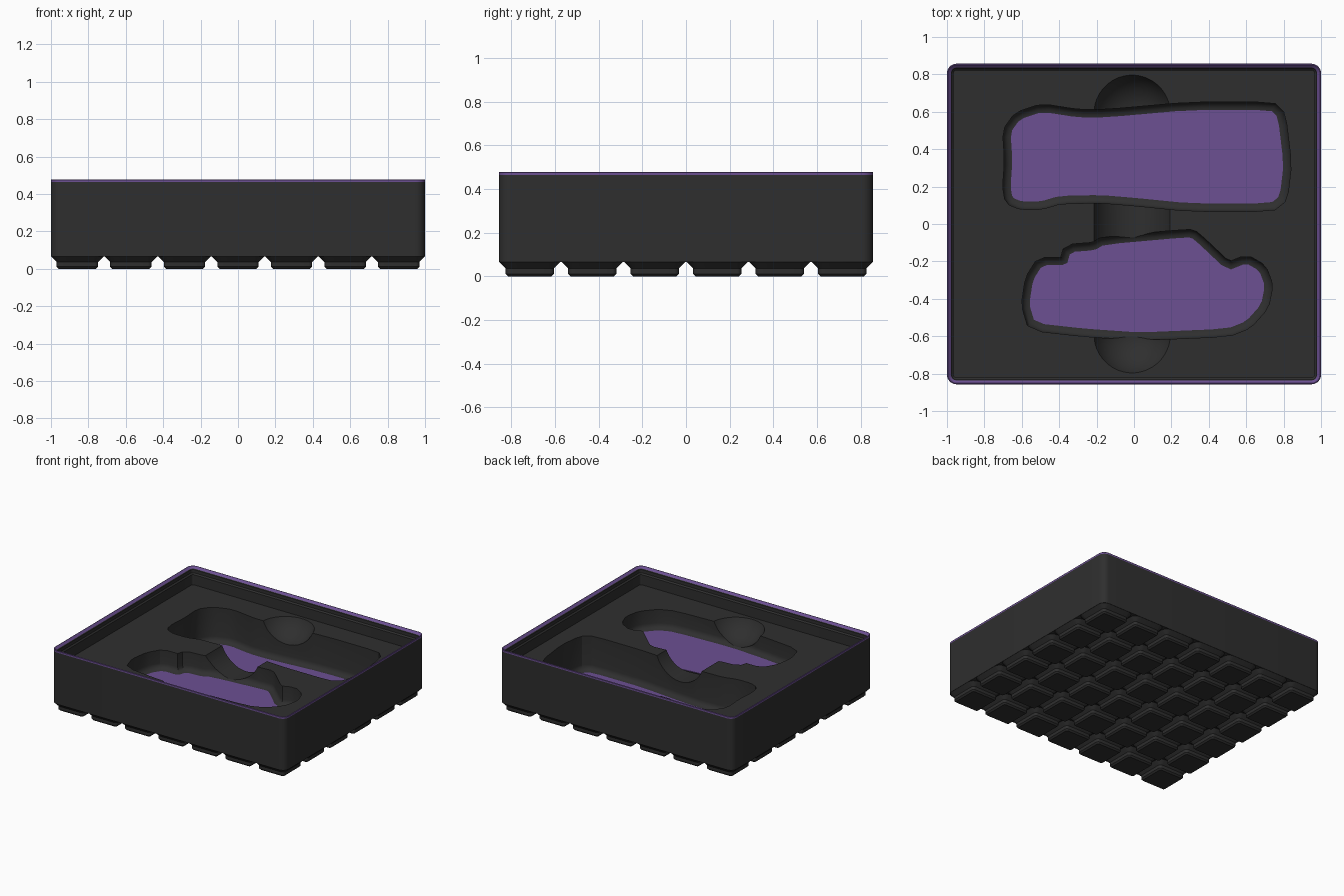
import bpy, bmesh, math
from mathutils import Vector, Matrix

cube = bpy.data.objects.get("Cube")
if cube:
    bpy.data.objects.remove(cube, do_unlink=True)

COLS, ROWS = 7, 6
PITCH = 0.2863
HALF_X, HALF_Y = 1.0, 0.857
CORNER = 0.051
BASE_Z, DECK_Z, TRIM_Z, TOP_Z = 0.065, 0.345, 0.463, 0.478
FILLET = 0.042


def material(name, rgb):
    mat = bpy.data.materials.new(name)
    mat.use_nodes = True
    color = (*rgb, 1)
    mat.diffuse_color = color
    mat.node_tree.nodes["Principled BSDF"].inputs["Base Color"].default_value = color
    return mat


black = material("charcoal", (0.028, 0.028, 0.028))
purple = material("purple", (0.15, 0.08, 0.29))


def add_object(name, bm, mat):
    bmesh.ops.recalc_face_normals(bm, faces=bm.faces[:])
    mesh = bpy.data.meshes.new(name)
    bm.to_mesh(mesh)
    bm.free()
    mesh.materials.append(mat)
    obj = bpy.data.objects.new(name, mesh)
    bpy.context.collection.objects.link(obj)
    return obj


def loft(name, rings, mat, closed=False):
    """Skin a stack of rings, capped at the ends or joined into a loop."""
    bm = bmesh.new()
    loops = [[bm.verts.new((x, y, z)) for x, y in ring] for ring, z in rings]
    pairs = list(zip(loops, loops[1:]))
    if closed:
        pairs.append((loops[-1], loops[0]))
    else:
        bm.faces.new(loops[0])
        bm.faces.new(loops[-1])
    n = len(loops[0])
    for a, b in pairs:
        for i in range(n):
            j = (i + 1) % n
            bm.faces.new((a[i], a[j], b[j], b[i]))
    return add_object(name, bm, mat)


def rounded_rect(hx, hy, radius, inset=0.0, steps=6):
    hx, hy, radius = hx - inset, hy - inset, max(radius - inset, 0.008)
    ring = []
    for quarter, (sx, sy) in enumerate([(1, 1), (-1, 1), (-1, -1), (1, -1)]):
        for k in range(steps + 1):
            a = (quarter + k / steps) * math.pi / 2
            ring.append((sx * (hx - radius) + radius * math.cos(a),
                         sy * (hy - radius) + radius * math.sin(a)))
    return ring


def offset(points, dist):
    """Push a counter-clockwise outline outward."""
    result = []
    for i, p in enumerate(points):
        p = Vector(p)
        before = (p - Vector(points[i - 1])).normalized()
        after = (Vector(points[(i + 1) % len(points)]) - p).normalized()
        n1 = Vector((before.y, -before.x))
        n2 = Vector((after.y, -after.x))
        miter = (n1 + n2) / max(1 + n1.dot(n2), 0.6)
        result.append(tuple(p + miter * dist))
    return result


def soften(points):
    """Cut every corner slightly."""
    result = []
    for i, p in enumerate(points):
        a, p, b = Vector(points[i - 1]), Vector(p), Vector(points[(i + 1) % len(points)])
        result += [tuple(p.lerp(a, 0.18)), tuple(p.lerp(b, 0.18))]
    return result


def smooth(obj):
    bpy.ops.object.select_all(action="DESELECT")
    obj.select_set(True)
    bpy.context.view_layer.objects.active = obj
    bpy.ops.object.shade_smooth_by_angle(angle=math.radians(30))


def carve(obj, cutter):
    cutter.hide_render = True
    mod = obj.modifiers.new("carve", "BOOLEAN")
    mod.operation = "DIFFERENCE"
    mod.solver = "EXACT"
    mod.object = cutter
    bpy.context.view_layer.objects.active = obj
    bpy.ops.object.modifier_apply(modifier=mod.name)
    bpy.data.objects.remove(cutter, do_unlink=True)


def box_ring(inset, z):
    return rounded_rect(HALF_X, HALF_Y, CORNER, inset), z


# Tray body with stepped stacking lip and inner deck
body = loft("tray_body", [
    box_ring(0, BASE_Z), box_ring(0, TRIM_Z), box_ring(0.021, TRIM_Z),
    box_ring(0.026, 0.458), box_ring(0.026, 0.433),
    box_ring(0.0355, 0.423), box_ring(0.0355, DECK_Z)], black)

# Purple trim along the top of the lip
trim = loft("rim_trim", [
    box_ring(0, TRIM_Z), box_ring(0, TOP_Z - 0.003), box_ring(0.003, TOP_Z),
    box_ring(0.006, TOP_Z), box_ring(0.021, TRIM_Z)], purple, closed=True)

# Floor outlines of the two pockets
back_outline = [
    (-.66, .2), (-.65, .14), (-.6, .12), (-.5, .12), (-.4, .15), (-.18, .155),
    (0, .14), (.3, .11), (.73, .11), (.78, .15), (.8, .32), (.77, .57),
    (.73, .61), (.3, .61), (-.15, .57), (-.3, .57), (-.49, .6), (-.61, .56),
    (-.66, .49), (-.65, .34)]
front_outline = [
    (-.53, -.53), (-.26, -.56), (.03, -.58), (.5, -.56), (.6, -.52),
    (.68, -.43), (.7, -.33), (.67, -.25), (.6, -.21), (.5, -.25),
    (.32, -.08), (.29, -.07), (-.16, -.11), (-.21, -.14), (-.34, -.15),
    (-.36, -.22), (-.49, -.22), (-.54, -.3), (-.56, -.43)]

# Pockets: straight walls, rounded foot, purple floor plate
for side, outline, floor in [("back", back_outline, 0.08), ("front", front_outline, 0.2)]:
    outline = soften(outline)
    rings = []
    for k in range(5):
        a = k / 4 * math.pi / 2
        rings.append((offset(outline, FILLET * math.sin(a)),
                      floor + FILLET * (1 - math.cos(a))))
    rings.append((rings[-1][0], DECK_Z + 0.05))
    carve(body, loft("pocket_cutter", rings, black))
    loft(side + "_pocket_floor",
         [(outline, floor - 0.002), (outline, floor + 0.003)], purple)

# Finger scoop: a capsule lying across both pockets
RADIUS, REACH = 0.22, 0.592
bm = bmesh.new()
bmesh.ops.create_uvsphere(bm, u_segments=48, v_segments=24, radius=RADIUS)
bmesh.ops.rotate(bm, verts=bm.verts[:], matrix=Matrix.Rotation(math.pi / 2, 3, "X"))
for v in bm.verts:
    v.co.y += REACH if v.co.y > -0.001 else -REACH
    v.co += Vector((-0.01, 0, 0.427))
carve(body, add_object("scoop_cutter", bm, black))
smooth(body)
smooth(trim)

# Grid of stepped feet
foot_profile = [(0.0404, 0), (0.0295, 0.011), (0.0295, 0.0355), (0, BASE_Z)]
half_foot = 0.14
feet = loft("feet", [(rounded_rect(half_foot, half_foot, CORNER, inset, 4), z)
                     for inset, z in foot_profile], black)
feet.location = (-(COLS - 1) / 2 * PITCH, -(ROWS - 1) / 2 * PITCH, 0)
for count, step in [(COLS, (PITCH, 0, 0)), (ROWS, (0, PITCH, 0))]:
    mod = feet.modifiers.new("array", "ARRAY")
    mod.count = count
    mod.use_relative_offset = False
    mod.use_constant_offset = True
    mod.constant_offset_displace = step
smooth(feet)
